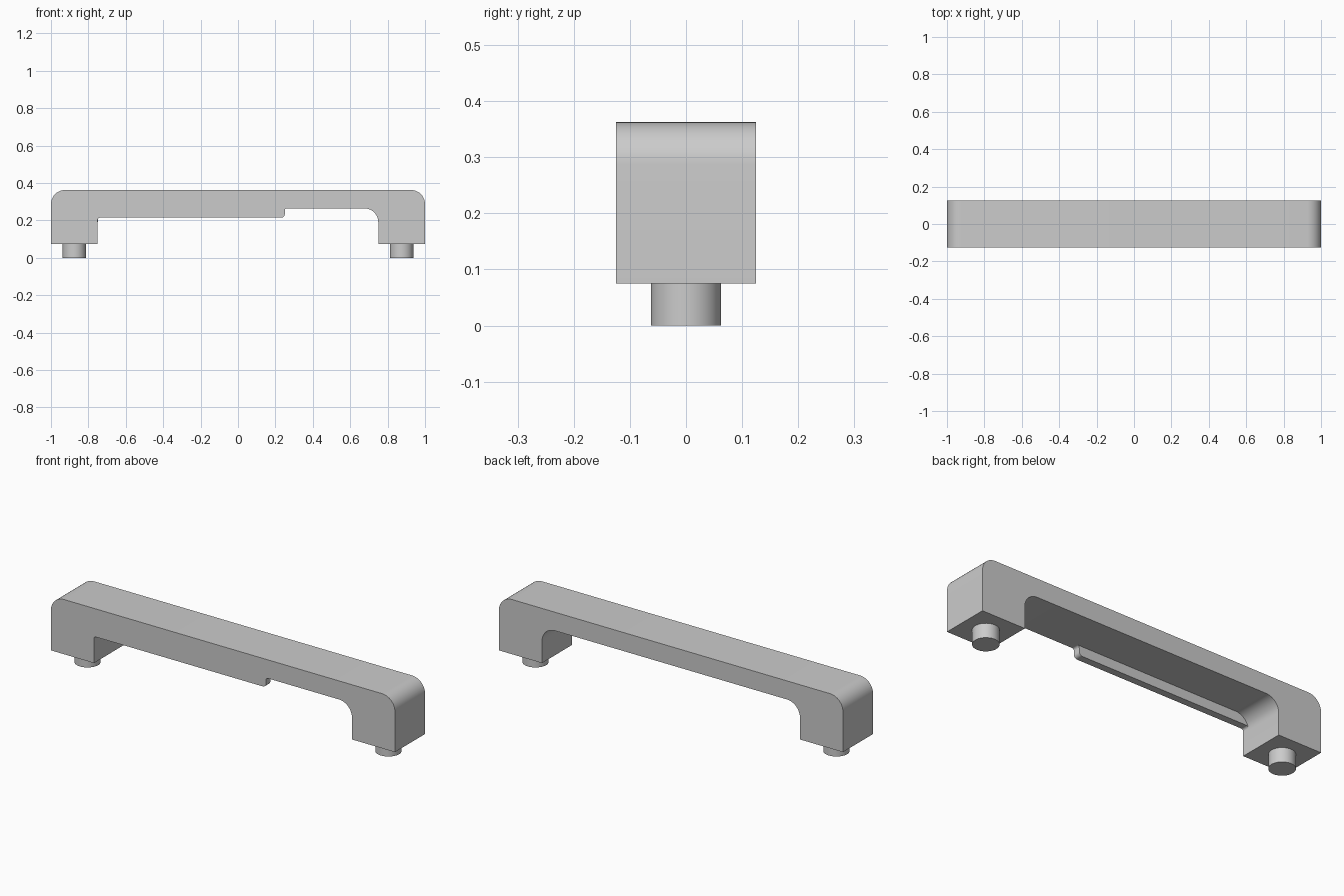
import bpy, bmesh, math
from mathutils import Vector

cube = bpy.data.objects.get("Cube")
if cube:
    bpy.data.objects.remove(cube, do_unlink=True)

grey = bpy.data.materials.new("plain grey")
grey.use_nodes = True
colour = (0.6, 0.6, 0.6, 1)
grey.diffuse_color = colour
grey.node_tree.nodes["Principled BSDF"].inputs["Base Color"].default_value = colour

HALF_DEPTH = 0.125
LIP_BACK = -0.0875
TOP, FOOT, SOFFIT, LIP = 0.3625, 0.075, 0.265, 0.215
BIG, SMALL = 0.075, 0.0125


def rounded(corners, steps=10):
    """Round each (x, z, radius) corner of a right-angled outline."""
    points = []
    for i, (x, z, r) in enumerate(corners):
        p = Vector((x, z))
        if r == 0:
            points.append(p)
            continue
        a = (Vector(corners[i - 1][:2]) - p).normalized()
        b = (Vector(corners[(i + 1) % len(corners)][:2]) - p).normalized()
        centre = p + (a + b) * r
        for k in range(steps + 1):
            t = math.pi / 2 * k / steps
            points.append(centre - b * r * math.cos(t) - a * r * math.sin(t))
    return points


def finish(name, bm):
    mesh = bpy.data.meshes.new(name)
    bm.to_mesh(mesh)
    bm.free()
    mesh.materials.append(grey)
    obj = bpy.data.objects.new(name, mesh)
    bpy.context.collection.objects.link(obj)
    bpy.ops.object.select_all(action='DESELECT')
    obj.select_set(True)
    bpy.context.view_layer.objects.active = obj
    bpy.ops.object.shade_smooth_by_angle(angle=math.radians(30))
    return obj


def slab(name, corners, y0, y1, front_cap=True):
    """Extrude an outline along y."""
    bm = bmesh.new()
    outline = rounded(corners)
    front = [bm.verts.new((p.x, y0, p.y)) for p in outline]
    back = [bm.verts.new((p.x, y1, p.y)) for p in outline]
    for i in range(len(outline)):
        bm.faces.new((front[i - 1], front[i], back[i], back[i - 1]))
    bm.faces.new(back)
    cap = bm.faces.new(front)
    bmesh.ops.recalc_face_normals(bm, faces=bm.faces)
    if not front_cap:
        bmesh.ops.delete(bm, geom=[cap], context='FACES_ONLY')
    return finish(name, bm)


# Bridge outline shared by both layers, ending at the inside of the left leg
outer = [(-0.75, FOOT, 0), (-1, FOOT, 0), (-1, TOP, BIG),
         (1, TOP, BIG), (1, FOOT, 0), (0.75, FOOT, 0), (0.75, SOFFIT, BIG)]

# Main body, open where it meets the front layer
slab("handle_body", outer + [(-0.75, SOFFIT, BIG)], LIP_BACK, HALF_DEPTH, False)

# Front layer with the lip hanging below the soffit
lip = [(0.25, SOFFIT, SMALL), (0.25, LIP, SMALL * 1.5), (-0.75, LIP, SMALL)]
slab("front_layer_with_lip", outer + lip, -HALF_DEPTH, LIP_BACK)

# Round pegs under the legs
for side, x in (("left", 0.875), ("right", -0.875)):
    bm = bmesh.new()
    bmesh.ops.create_cone(bm, cap_ends=True, segments=48, radius1=0.0625,
                          radius2=0.0625, depth=FOOT)
    bmesh.ops.translate(bm, verts=bm.verts, vec=(x, 0, FOOT / 2))
    finish(side + "_peg", bm)
